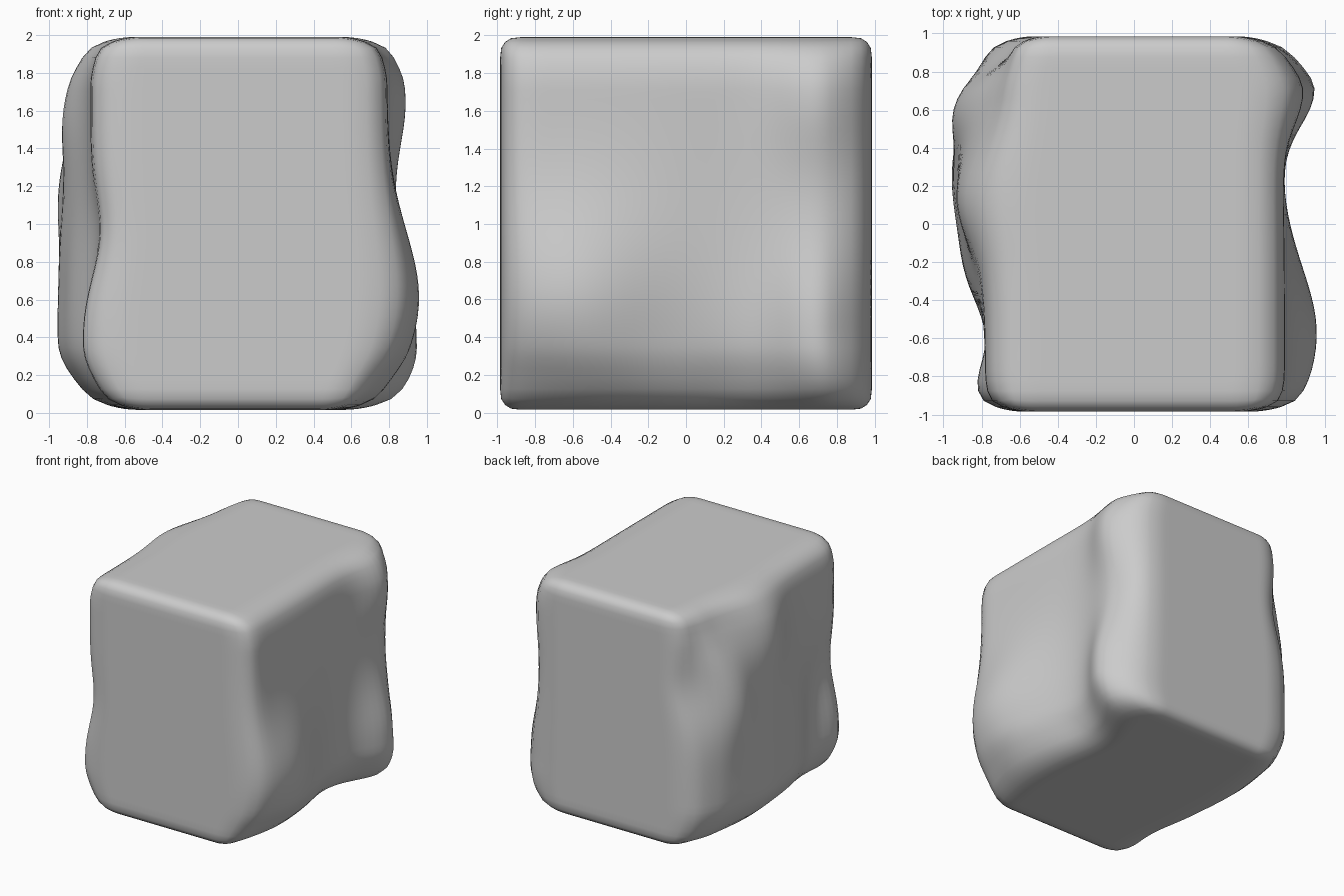
import bpy, bmesh, math

if "Cube" in bpy.data.objects:
    bpy.data.objects.remove(bpy.data.objects["Cube"])

# Swells and hollows of each side: (y, z, height, y spread, z spread)
RIGHT = [(-0.58, 0.60, 0.17, 0.33, 0.36), (0.69, 0.45, 0.15, 0.17, 0.33),
         (0.69, 1.66, 0.095, 0.16, 0.25), (0.70, 1.10, 0.02, 0.18, 0.30),
         (0.25, 0.05, -0.05, 0.18, 0.20), (-0.95, 0.10, -0.08, 0.25, 0.20),
         (0.82, 0.08, 0.09, 0.18, 0.15), (0.20, 1.0, -0.015, 0.20, 0.50)]
LEFT = [(0.25, 0.75, 0.165, 0.38, 0.60), (0.60, 1.20, 0.08, 0.14, 0.30),
        (0.12, 1.62, 0.09, 0.20, 0.25), (0.72, 1.88, -0.09, 0.26, 0.18),
        (0.92, 1.40, -0.12, 0.10, 0.25), (-0.88, 0.42, 0.05, 0.14, 0.25),
        (-0.82, 0.95, -0.05, 0.20, 0.20), (0.20, 0.30, 0.04, 0.40, 0.20),
        (-0.25, 0.60, 0.035, 0.15, 0.40), (-0.60, 0.55, -0.03, 0.12, 0.30)]
ROUND = (0.27, 0.09, 0.09)   # edge rounding per axis
SEGMENTS = 36


def half_width(bumps, base, y, z):
    return base + sum(h * math.exp(-0.5 * (((y - cy) / sy) ** 2 + ((z - cz) / sz) ** 2))
                      for cy, cz, h, sy, sz in bumps)


def rounded(p):
    """Pull a point of the unit cube onto a box with elliptical edges."""
    core = [max(r - 1, min(1 - r, c)) for c, r in zip(p, ROUND)]
    d = [(c - q) / r for c, q, r in zip(p, core, ROUND)]
    k = max(abs(c) for c in d) / math.sqrt(sum(c * c for c in d))
    return [q + c * k * r for q, c, r in zip(core, d, ROUND)]


def ease(distance, reach):
    """0 outside the reach of an edge, 1 at the edge itself."""
    return max(0, 1 - distance / reach) ** 1.6


# Stone block: dense cube, rounded, then swollen on the left and right
bm = bmesh.new()
bmesh.ops.create_cube(bm, size=2)
bmesh.ops.subdivide_edges(bm, edges=bm.edges[:], cuts=SEGMENTS - 1, use_grid_fill=True)
for v in bm.verts:
    x, y, z = rounded(v.co)
    y, z = y * 0.985, 1.003 + 0.987 * z
    w = half_width(RIGHT, 0.79, y, z) if x > 0 else half_width(LEFT, 0.78, y, z)
    # worn corners: strongest at the bottom, then back, top and front
    w *= 1 - 0.18 * ease(z, 0.34)
    w *= 1 - 0.12 * ease(0.985 - y, 0.28)
    w *= 1 - 0.09 * ease(2 - z, 0.26)
    w *= 1 - 0.05 * ease(0.985 + y, 0.2)
    v.co = (x * w, y, z)
bmesh.ops.recalc_face_normals(bm, faces=bm.faces[:])
mesh = bpy.data.meshes.new("stone_block")
bm.to_mesh(mesh)
bm.free()
for f in mesh.polygons:
    f.use_smooth = True
block = bpy.data.objects.new("stone_block", mesh)
bpy.context.collection.objects.link(block)
